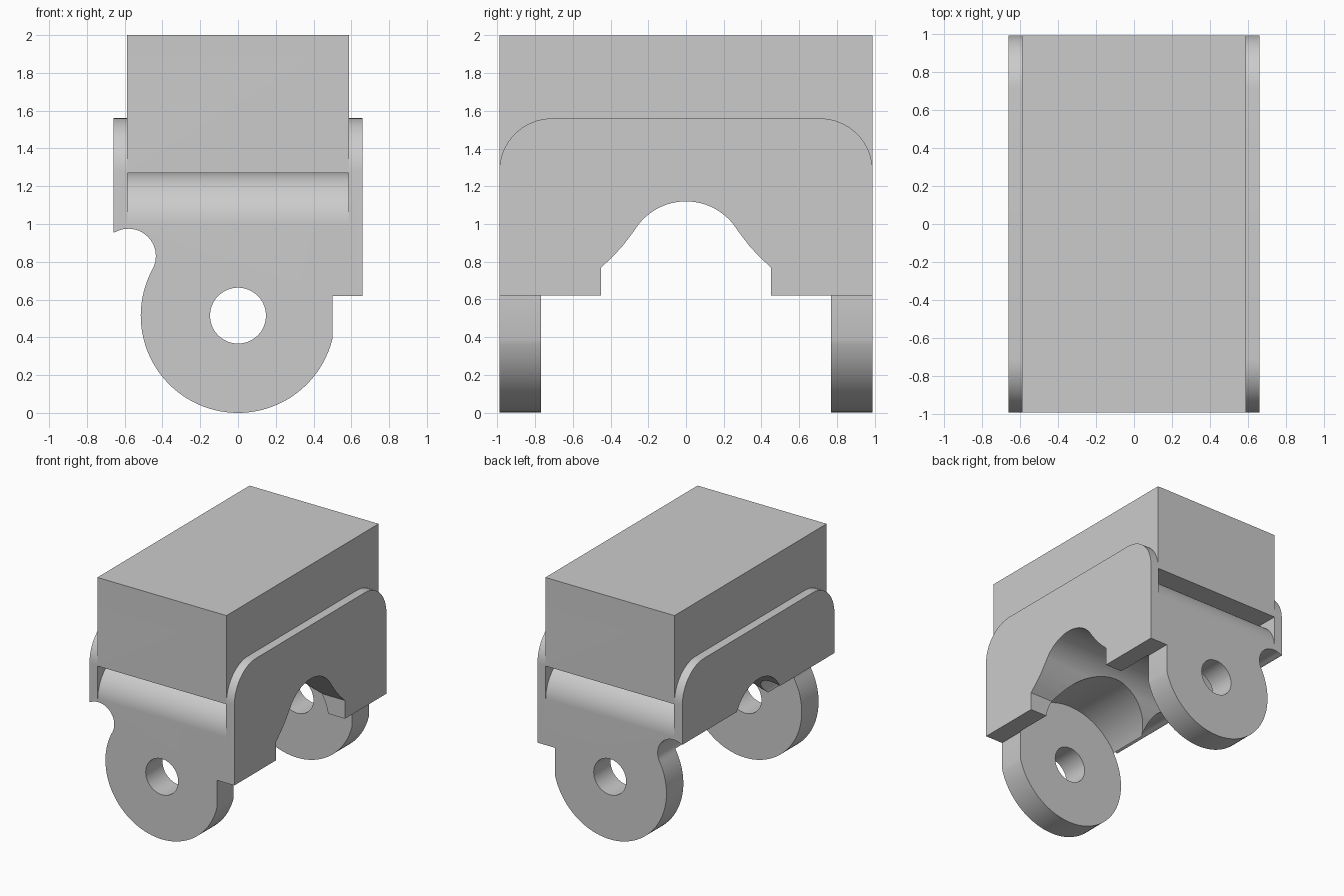
import bpy, bmesh, math

if "Cube" in bpy.data.objects:
    bpy.data.objects.remove(bpy.data.objects["Cube"])

Y = 0.99          # half length
LUG_Z, LUG_R = 0.515, 0.515

grey = bpy.data.materials.new("light grey")
grey.diffuse_color = (0.6, 0.6, 0.6, 1)
grey.use_nodes = True
grey.node_tree.nodes["Principled BSDF"].inputs["Base Color"].default_value = grey.diffuse_color


def arc(cx, cz, r, a0, a1, n):
    """Points on an arc, angles in degrees."""
    return [(cx + r * math.cos(math.radians(a0 + (a1 - a0) * i / n)),
             cz + r * math.sin(math.radians(a0 + (a1 - a0) * i / n))) for i in range(n + 1)]


def prism(name, pts, lo, hi, axis):
    """Extrude a closed outline along x (outline is y,z) or y (outline is x,z)."""
    bm = bmesh.new()
    vs = [bm.verts.new((lo, a, b) if axis == 'x' else (a, lo, b)) for a, b in pts]
    face = bm.faces.new(vs)
    ext = bmesh.ops.extrude_face_region(bm, geom=[face])
    d = hi - lo
    bmesh.ops.translate(bm, vec=(d, 0, 0) if axis == 'x' else (0, d, 0),
                        verts=[v for v in ext['geom'] if isinstance(v, bmesh.types.BMVert)])
    bmesh.ops.recalc_face_normals(bm, faces=bm.faces)
    me = bpy.data.meshes.new(name)
    bm.to_mesh(me)
    bm.free()
    me.materials.append(grey)
    ob = bpy.data.objects.new(name, me)
    bpy.context.collection.objects.link(ob)
    return ob


def combine(ob, other, op):
    """Apply a boolean and discard the second solid."""
    m = ob.modifiers.new("cut", 'BOOLEAN')
    m.operation, m.solver, m.object = op, 'EXACT', other
    bpy.context.view_layer.objects.active = ob
    bpy.ops.object.modifier_apply(modifier=m.name)
    bpy.data.objects.remove(other, do_unlink=True)


def box(x, z0, z1):
    return [(-x, z0), (x, z0), (x, z1), (-x, z1)]


# core with rounded shoulders under the block
R = 0.27
core = [(-Y, -0.1), (Y, -0.1)] + arc(Y - R, 1.0, R, 0, 90, 16) + [(Y - R - 0.01, 1.4), (-Y + R + 0.01, 1.4)]
core += arc(-Y + R, 1.0, R, 90, 180, 16)
bracket = prism("bracket", core, -0.62, 0.62, 'x')

# side plates with rounded upper corners
R = 0.28
plate = [(-Y, -0.1), (Y, -0.1)] + arc(Y - R, 1.56 - R, R, 0, 90, 16) + arc(-Y + R, 1.56 - R, R, 90, 180, 16)
for lo, hi in ((-0.66, -0.585), (0.585, 0.66)):
    combine(bracket, prism("plate", plate, lo, hi, 'x'), 'UNION')

# top block
combine(bracket, prism("block", box(Y, 1.27, 2.0), -0.588, 0.588, 'x'), 'UNION')

# front outline: round lug, step on one side, scooped notch on the other
outline = arc(0, LUG_Z, LUG_R, 152, 346, 56)
outline += [(0.5, 0.62), (0.8, 0.62), (0.8, 2.2), (-0.8, 2.2), (-0.8, 0.955), (-0.66, 0.955)]
outline += arc(-0.58, 0.83, 0.145, 118, -24, 24)
combine(bracket, prism("outline", outline, -1.2, 1.2, 'y'), 'INTERSECT')

# round clearance between the two lugs
cavity = [(-0.8, -0.2), (0.8, -0.2), (0.8, 0.5)] + arc(0, LUG_Z, LUG_R + 0.003, 0, 180, 48) + [(-0.8, 0.5)]
combine(bracket, prism("cavity", cavity, -0.77, 0.77, 'y'), 'DIFFERENCE')

# arched opening through the sides
half = [(0.45, 0.5), (0.45, 0.77), (0.39, 0.825), (0.335, 0.885), (0.285, 0.95)]
arch = half + arc(0, 0.80, 0.32, 38, 142, 24) + [(-a, b) for a, b in reversed(half)]
combine(bracket, prism("arch", arch, -1, 1, 'x'), 'DIFFERENCE')

# pin hole through both lugs
combine(bracket, prism("pin_hole", arc(0, LUG_Z, 0.148, 0, 352.5, 47), -1.2, 1.2, 'y'), 'DIFFERENCE')

# smooth curved faces, keep edges sharp
bpy.ops.object.select_all(action='DESELECT')
bracket.select_set(True)
bpy.context.view_layer.objects.active = bracket
bpy.ops.object.shade_smooth_by_angle(angle=math.radians(25))
